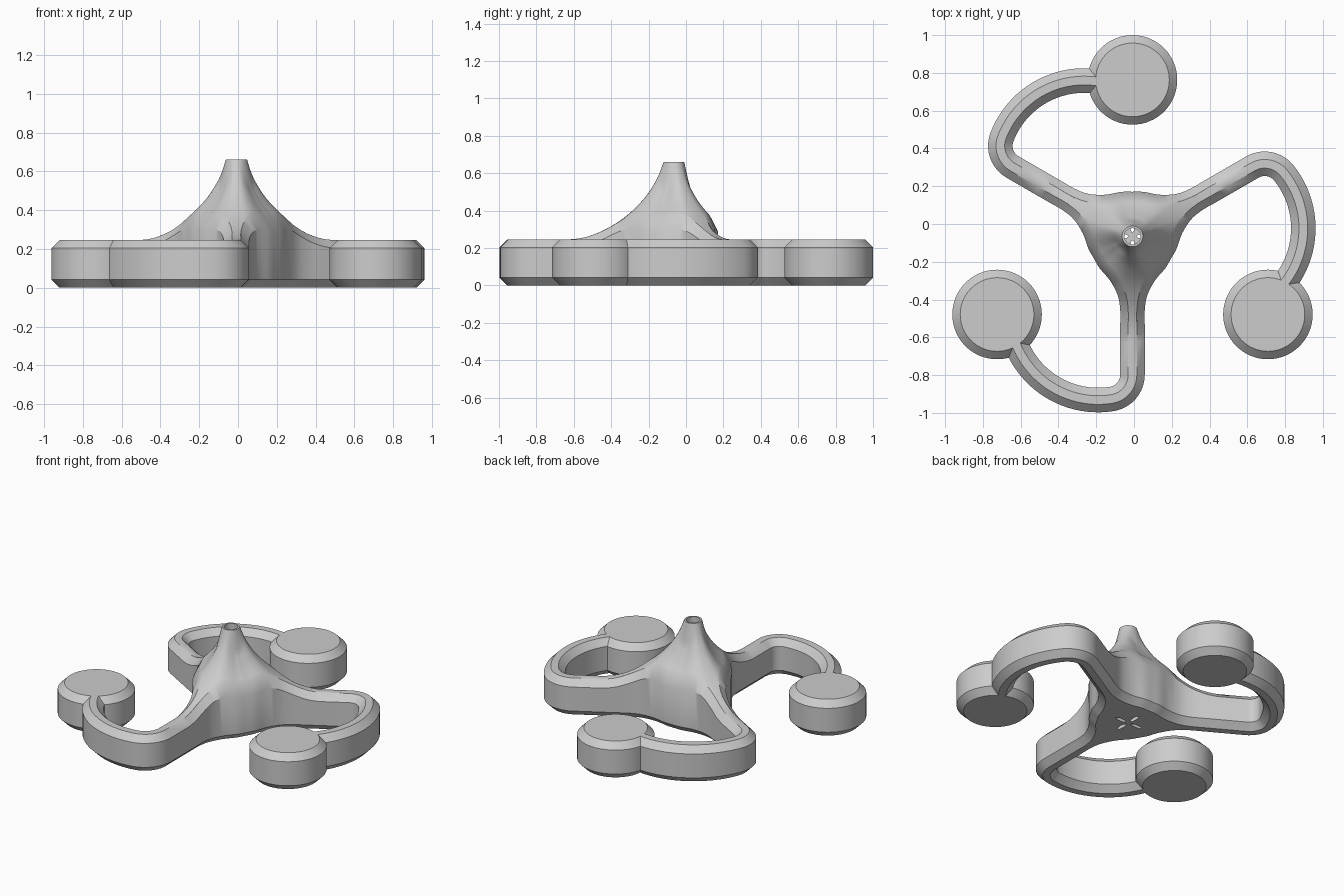
import bpy, bmesh, math
from mathutils import Vector

if "Cube" in bpy.data.objects:
    bpy.data.objects.remove(bpy.data.objects["Cube"])

CX, CY = -0.008, -0.065        # centre of the three-fold symmetry
TOP, CH, HW = 0.246, 0.042, 0.065   # arm height, chamfer, half width
HUB_END = 0.56                 # where the hub hands over to the plain arm

grey = bpy.data.materials.new("plain_grey")
grey.diffuse_color = (0.604, 0.604, 0.604, 1)
grey.use_nodes = True
grey.node_tree.nodes["Principled BSDF"].inputs["Base Color"].default_value = grey.diffuse_color


def world(k, s, w, z):
    """Arm k: s runs outward along the arm, w sideways."""
    a = math.radians(-90 + 120 * k)
    c, n = math.cos(a), math.sin(a)
    return Vector((CX + s * c - w * n, CY + s * n + w * c, z))


def catmull(pts, n):
    out = []
    for i in range(len(pts) - 1):
        p0, p1, p2, p3 = (Vector(pts[min(max(j, 0), len(pts) - 1)]) for j in range(i - 1, i + 3))
        for j in range(n):
            t = j / n
            out.append(0.5 * (2 * p1 + (p2 - p0) * t + (2 * p0 - 5 * p1 + 4 * p2 - p3) * t * t
                              + (3 * p1 - p0 - 3 * p2 + p3) * t ** 3))
    return out + [Vector(pts[-1])]


# Height of the hub over distance from the centre
RIDGE = catmull([(0.055, 0.66), (0.08, 0.592), (0.11, 0.535), (0.16, 0.463), (0.24, 0.383),
                 (0.32, 0.325), (0.40, 0.283), (0.48, 0.256), (0.55, TOP)], 6)


def hub_z(s, w):
    r = math.hypot(s, w)
    z = TOP
    for a, b in zip(RIDGE, RIDGE[1:]):
        if r <= b.x:
            z = a.y + (b.y - a.y) * max(0, (r - a.x) / (b.x - a.x))
            break
    h = min(1, max(0, (math.degrees(math.atan2(abs(w), s)) - 8) / 47))
    h = h * h * (3 - 2 * h)
    return z - 0.055 * h * min(1, max(0, (r - 0.055) / 0.035))


bm = bmesh.new()

# Hub: half outline of one arm, from the valley out to the arm end
half = catmull([(0.118, 0.204), (0.17, 0.173), (0.234, 0.119), (0.313, 0.078),
                (0.39, HW), (0.47, HW), (HUB_END, HW)], 4)
inset = []
for i, p in enumerate(half):
    d = (half[min(i + 1, len(half) - 1)] - half[max(i - 1, 0)]).normalized()
    if i == 0:
        d = Vector((0.866, -0.5))
    if i == len(half) - 1:
        d = Vector((1, 0))
    inset.append(p + CH * Vector((d.y, -d.x)))

ROWS = 16
N = len(half)
cols = []
for k in range(3):
    sector = [(p, q, -1, N - i) for i, (p, q) in enumerate(zip(half, inset))]
    sector += [(None, Vector((HUB_END, 0)), 1, 0)] + [(p, q, 1, m) for p, q, _, m in sector[:0:-1]]
    for p, q, sg, m in sector:
        a = math.radians(60) * m / N
        tip = Vector((math.cos(a), math.sin(a)))
        pts = [(tip * 0.043, 0.08), (tip * 0.043, 0.66), (tip * 0.055, 0.66)]
        for j in range(1, ROWS + 1):
            e = (tip * 0.055).lerp(q, (j / ROWS) ** 1.4)
            pts.append((e, hub_z(e.x, e.y)))
        if p is not None:
            pts += [(p, hub_z(p.x, p.y) - CH), (p, CH)]
        else:
            pts += [None, None]
        pts.append((q, 0))
        cols.append([bm.verts.new(world(k, e[0].x, sg * e[0].y, e[1])) if e else None for e in pts])

bore = bm.verts.new((CX, CY, 0.08))
base = bm.verts.new((CX, CY, 0))
for i, a in enumerate(cols):
    b = cols[(i + 1) % len(cols)]
    for j in range(len(a) - 1):
        quad = (a[j], b[j], b[j + 1], a[j + 1])
        if None not in quad:
            bm.faces.new(quad)
    bm.faces.new((bore, a[0], b[0]))
    bm.faces.new((base, a[-1], b[-1]))

# Hooked arms: straight run, tight bend, wide arc into the pad
path = [(Vector((0, HUB_END)), 0.0)]
for i in range(11):
    t = math.radians(81.1 * i / 10)
    path.append((Vector((-0.13, 0.733)) + 0.13 * Vector((math.cos(t), math.sin(t))), t))
for i in range(1, 23):
    t = math.radians(81.1 + (164 - 81.1) * i / 22)
    path.append((Vector((-0.182, 0.40)) + 0.467 * Vector((math.cos(t), math.sin(t))), t))
I = HW - CH
section = [(0, TOP), (I, TOP), (HW, TOP - CH), (HW, CH), (I, 0),
           (0, 0), (-I, 0), (-HW, CH), (-HW, TOP - CH), (-I, TOP)]
for k in range(3):
    rings = []
    for c, t in path:
        n = Vector((math.cos(t), math.sin(t)))
        rings.append([bm.verts.new(world(k, (c + n * o).y, (c + n * o).x, z)) for o, z in section])
    for a, b in zip(rings, rings[1:]):
        for j in range(10):
            bm.faces.new((a[j], a[j - 1], b[j - 1], b[j]))
    bm.faces.new(rings[-1])

bmesh.ops.remove_doubles(bm, verts=bm.verts, dist=0.00005)
bmesh.ops.recalc_face_normals(bm, faces=bm.faces)


def make(name, b):
    me = bpy.data.meshes.new(name)
    b.to_mesh(me)
    b.free()
    ob = bpy.data.objects.new(name, me)
    me.materials.append(grey)
    bpy.context.collection.objects.link(ob)
    return ob


def turned(name, pos, profile, n, sx=1, sy=1):
    """Closed round solid from (radius, height) rings."""
    b = bmesh.new()
    rings = [[b.verts.new((pos[0] + sx * r * math.cos(math.tau * i / n),
                           pos[1] + sy * r * math.sin(math.tau * i / n), z)) for i in range(n)]
             for r, z in profile]
    for lo, hi in zip(rings, rings[1:]):
        for i in range(n):
            b.faces.new((lo[i - 1], lo[i], hi[i], hi[i - 1]))
    b.faces.new(rings[0][::-1])
    b.faces.new(rings[-1])
    return make(name, b)


body = make("hub_and_arms", bm)


def combine(tool, op):
    """Boolean the tool into the body; undo it if the body gets lost."""
    old = body.data.copy()
    m = body.modifiers.new(op, 'BOOLEAN')
    m.object, m.operation, m.solver = tool, op, 'EXACT'
    bpy.context.view_layer.objects.active = body
    bpy.ops.object.modifier_apply(modifier=m.name)
    failed = len(body.data.vertices) < 0.9 * len(old.vertices)
    if failed:
        body.data = old
    if not (failed and op == 'UNION'):
        bpy.data.objects.remove(tool)


# Round chamfered pads at the arm ends
for k in range(3):
    pad = turned("pad", world(k, 0.414, -0.717, 0),
                 [(0.237 - CH, 0), (0.237, CH), (0.237, TOP - CH), (0.237 - CH, TOP)], 64)
    combine(pad, 'UNION')

# Four petal slots in the underside, opening into the bore
for dx, dy in ((1, 0), (0, 1), (-1, 0), (0, -1)):
    slot = turned("slot_cutter", (CX + 0.062 * dx, CY + 0.062 * dy),
                  [(1, -0.02), (1, 0.1)], 20,
                  0.04 if dx else 0.013, 0.04 if dy else 0.013)
    combine(slot, 'DIFFERENCE')

# Smooth shading with the chamfer edges kept crisp
for ob in list(bpy.context.collection.objects):
    bpy.ops.object.select_all(action='DESELECT')
    ob.select_set(True)
    bpy.context.view_layer.objects.active = ob
    bpy.ops.object.shade_smooth_by_angle(angle=math.radians(30))
